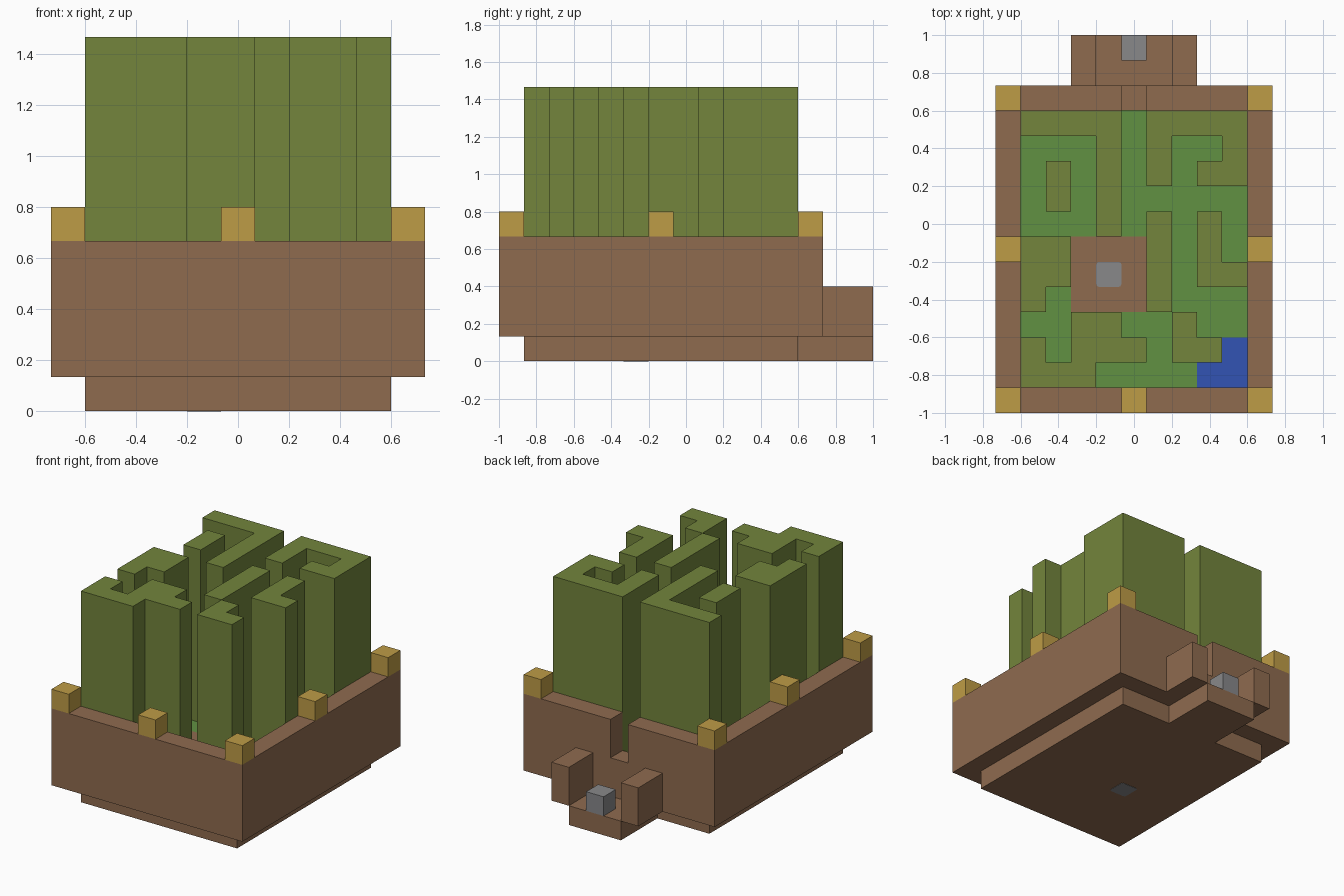
import bpy
import bmesh
from mathutils import Vector
from itertools import product

cube = bpy.data.objects.get("Cube")
if cube:
    bpy.data.objects.remove(cube, do_unlink=True)

U = 2 / 15                              # edge of one building block
ORIGIN = Vector((-5.5, -7.5, 0))        # block-grid corner, in blocks


def material(name, rgb):
    lin = [((c / 255 + 0.055) / 1.055) ** 2.4 for c in rgb] + [1]
    mat = bpy.data.materials.new(name)
    mat.use_nodes = True
    mat.diffuse_color = lin
    mat.node_tree.nodes["Principled BSDF"].inputs["Base Color"].default_value = lin
    return mat


BROWN = material("brown", (143, 107, 79))
HEDGE = material("olive green", (115, 133, 60))
GRASS = material("grass green", (97, 145, 66))
WATER = material("water blue", (50, 84, 180))
GOLD = material("gold", (190, 156, 70))
GREY = material("grey", (136, 136, 138))


def box(xs, ys, zs):
    """Set of blocks in half-open ranges."""
    return set(product(range(*xs), range(*ys), range(*zs)))


def build(name, blocks, mat):
    """One mesh from the exposed sides of a set of blocks."""
    bm = bmesh.new()
    for block in blocks:
        for axis, side in product(range(3), (0, 1)):
            near = list(block)
            near[axis] += 2 * side - 1
            if tuple(near) in blocks:
                continue
            a, b = (axis + 1) % 3, (axis + 2) % 3
            ring = [(0, 0), (1, 0), (1, 1), (0, 1)]
            verts = []
            for da, db in ring if side else ring[::-1]:
                p = Vector(block)
                p[axis] += side
                p[a] += da
                p[b] += db
                verts.append(bm.verts.new((p + ORIGIN) * U))
            bm.faces.new(verts)
    bmesh.ops.remove_doubles(bm, verts=bm.verts, dist=0.001)
    bmesh.ops.dissolve_limit(bm, angle_limit=0.01, verts=bm.verts, edges=bm.edges)
    mesh = bpy.data.meshes.new(name)
    bm.to_mesh(mesh)
    bm.free()
    mesh.materials.append(mat)
    obj = bpy.data.objects.new(name, mesh)
    bpy.context.collection.objects.link(obj)
    return obj


# Maze plan, back row first: H hedge, . grass, B paved court, W water
PLAN = """
HHHH.HHHH
...H.H..H
.H.H.H.HH
.H.H.....
...H.H.H.
HHBBBH.H.
HHBBBH.HH
H.BBBH...
..HH..H..
H.HHH.HHW
HHH....WW
""".split()


def plan_blocks(keys, z0, z1):
    return {(c + 1, len(PLAN) - r, z)
            for r, row in enumerate(PLAN)
            for c, key in enumerate(row) if key in keys
            for z in range(z0, z1)}


# Foundation with the entrance tongue
build("foundation", box((1, 10), (1, 12), (0, 1)) | box((4, 7), (12, 15), (0, 1)), BROWN)

# Outer wall with a notch for the doorway
wall = box((0, 11), (0, 13), (1, 5)) - box((1, 10), (1, 12), (1, 5))
build("outer_wall", wall - box((5, 6), (12, 13), (3, 5)), BROWN)

# Maze floor, court, pond and hedges
build("grass_floor", plan_blocks("H.", 1, 2), GRASS)
build("court", plan_blocks("B", 1, 2), BROWN)
build("pond", plan_blocks("W", 1, 2), WATER)
build("hedges", plan_blocks("H", 2, 11), HEDGE)

# Blocks on the wall: corners, side middles and front middle
for number, (x, y) in enumerate([(0, 0), (5, 0), (10, 0), (0, 6), (10, 6), (0, 12), (10, 12)]):
    build(f"wall_block_{number + 1}", {(x, y, 5)}, GOLD)

# Entrance posts and step
for name, x in (("right_entrance_post", 3), ("left_entrance_post", 7)):
    build(name, box((x, x + 1), (13, 15), (1, 3)), BROWN)
build("entrance_step", {(5, 14, 1)}, GREY)

# Shaft through the court, its upright edges rounded, ends barely proud
shaft = build("court_shaft", box((4, 5), (5, 6), (0, 2)), GREY)
bm = bmesh.new()
bm.from_mesh(shaft.data)
upright = [e for e in bm.edges if abs(e.verts[0].co.z - e.verts[1].co.z) > U]
bmesh.ops.bevel(bm, geom=upright, offset=0.015, segments=2, profile=0.5, affect='EDGES')
for v in bm.verts:
    v.co.z += 0.002 if v.co.z > U else -0.002
bm.to_mesh(shaft.data)
bm.free()
